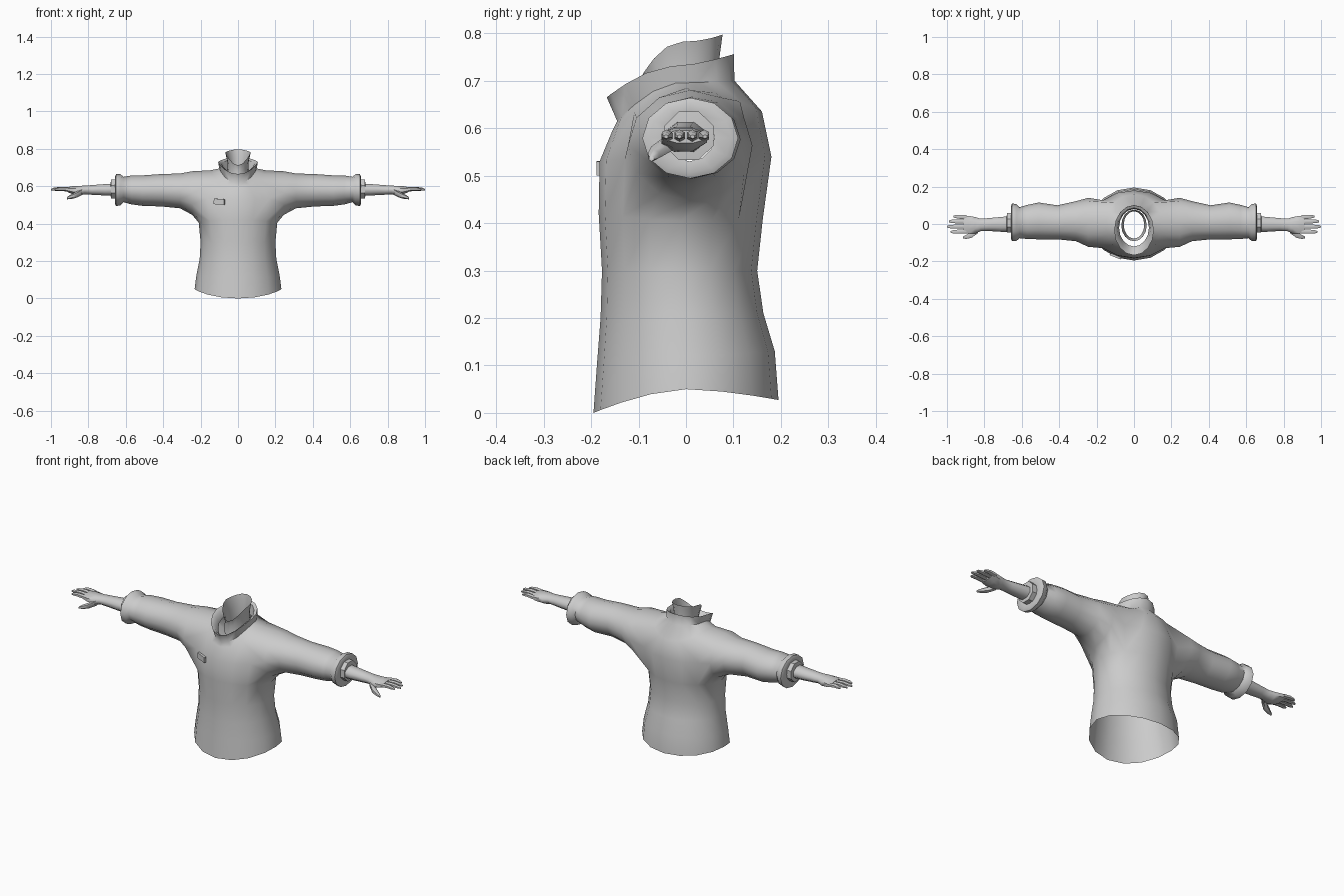
import bpy, bmesh, math

if "Cube" in bpy.data.objects:
    bpy.data.objects.remove(bpy.data.objects["Cube"])


def finish(bm, name, angle=50, mirror=True):
    bmesh.ops.recalc_face_normals(bm, faces=bm.faces)
    me = bpy.data.meshes.new(name)
    bm.to_mesh(me)
    bm.free()
    ob = bpy.data.objects.new(name, me)
    bpy.context.collection.objects.link(ob)
    bpy.ops.object.select_all(action='DESELECT')
    ob.select_set(True)
    bpy.context.view_layer.objects.active = ob
    bpy.ops.object.shade_smooth_by_angle(angle=math.radians(angle))
    if mirror:
        m = ob.modifiers.new("mirror", 'MIRROR')
        m.use_clip = True
        m.merge_threshold = 0.0005
    return ob


def half_row(bm, w, yf, yb, zf, zs, zb, power=1.6, cols=8):
    """Half of a horizontal loop, from front centre round to back centre."""
    row = []
    for i in range(cols + 1):
        a = math.radians(-90 + 180 * i / cols)
        s = math.sin(a)
        x = 0 if i in (0, cols) else w * math.cos(a)
        y = (yf + yb) / 2 + (yb - yf) / 2 * s
        z = zs + ((zf if s < 0 else zb) - zs) * abs(s) ** power
        row.append(bm.verts.new((x, y, z)))
    return row


def x_ring(bm, x, y0, y1, z0, z1, n, start):
    """Oval ring facing along x, spanning the given y and z limits."""
    pts = []
    for i in range(n):
        a = math.radians(start + 360 * i / n)
        pts.append(bm.verts.new((x, (y0 + y1) / 2 + (y1 - y0) / 2 * math.cos(a),
                                 (z0 + z1) / 2 + (z1 - z0) / 2 * math.sin(a))))
    return pts


def bridge(bm, a, b, closed=True):
    n = len(a)
    for i in range(n if closed else n - 1):
        j = (i + 1) % n
        bm.faces.new((a[i], a[j], b[j], b[i]))


def tube(bm, rings, n=8, cap=True):
    """Loft of x_rings given as (x, centre y, centre z, radius y, radius z)."""
    prev = None
    for x, cy, cz, ry, rz in rings:
        cur = x_ring(bm, x, cy - ry, cy + ry, cz - rz, cz + rz, n, 180 / n)
        if prev:
            bridge(bm, prev, cur)
        prev = cur
    if cap:
        bm.faces.new(prev)


# Shirt body: width, front y, back y, then z at front, side, back
bm = bmesh.new()
body = [
    (.232, -.195, .195, .0, .05, .027),
    (.223, -.187, .187, .11, .12, .13),
    (.205, -.180, .163, .20, .21, .21),
    (.200, -.177, .150, .30, .30, .30),
    (.210, -.184, .162, .42, .405, .41),
    (.235, -.182, .180, .53, .54, .54),
    (.150, -.155, .160, .595, .685, .635),
    (.100, -.145, .102, .615, .695, .70),
    (.106, -.167, .101, .665, .73, .756),
    (.088, -.150, .086, .658, .72, .748),
    (.080, -.120, .080, .625, .68, .69),
]
rows = [half_row(bm, *r) for r in body]
LO, HI, C0, C1 = 4, 6, 2, 6          # armhole limits in rows and columns
for r in range(len(rows) - 1):
    for c in range(8):
        if not (LO <= r < HI and C0 <= c < C1):
            bm.faces.new((rows[r][c], rows[r][c + 1], rows[r + 1][c + 1], rows[r + 1][c]))
bm.verts.remove(rows[5][3])
bm.verts.remove(rows[5][4])
bm.verts.remove(rows[5][5])

# Sleeve grown out of the armhole: x, y limits, z limits
prev = rows[LO][C0:C1 + 1] + [rows[5][C1]] + rows[HI][C0:C1 + 1][::-1] + [rows[5][C0]]
for r in [
    (.245, -.122, .140, .447, .680),
    (.31, -.092, .122, .482, .668),
    (.41, -.082, .100, .492, .665),
    (.51, -.082, .115, .495, .658),
    (.57, -.080, .102, .503, .657),
    (.612, -.076, .090, .515, .650),
    (.628, -.090, .106, .498, .664),
    (.652, -.092, .110, .494, .664),
    (.658, -.078, .096, .506, .652),
    (.654, -.045, .060, .530, .632),
]:
    cur = x_ring(bm, *r, 12, 210)
    bridge(bm, prev, cur)
    prev = cur
finish(bm, "shirt", 55)

# Inner cuff band
bm = bmesh.new()
tube(bm, [(.645, .006, .584, .056, .055), (.679, .006, .584, .056, .055),
          (.681, .004, .583, .040, .036)])
finish(bm, "inner_cuff", 40)

# Neck, open at the top with a low front
bm = bmesh.new()
neck = [half_row(bm, .060, -.085, .075, .63, .65, .65),
        half_row(bm, .055, -.078, .068, .68, .72, .73),
        half_row(bm, .068, -.092, .077, .712, .782, .797, 2)]
for a, b in zip(neck, neck[1:]):
    bridge(bm, a, b, False)
finish(bm, "neck")

# Forearm and palm
bm = bmesh.new()
tube(bm, [(.66, 0, .582, .045, .035), (.71, -.002, .581, .043, .033),
          (.78, -.003, .580, .037, .028), (.82, -.005, .580, .036, .025),
          (.85, -.007, .576, .048, .028), (.885, -.004, .579, .052, .023),
          (.912, -.002, .582, .049, .014)])
finish(bm, "forearm_and_palm", 60)

# Fingers and thumb
bm = bmesh.new()
for y, tip, yt in [(-.039, .98, -.042), (-.013, .999, -.014),
                   (.013, .99, .014), (.037, .965, .04)]:
    mid = (.90 + tip) / 2
    tube(bm, [(.895, y, .582, .013, .012), (mid, (y + yt) / 2, .586, .012, .011),
              (tip - .012, yt, .584, .010, .008), (tip, yt, .582, .005, .004)], 6)
tube(bm, [(.835, -.032, .570, .020, .018), (.868, -.058, .553, .018, .016),
          (.895, -.068, .543, .013, .012), (.915, -.073, .536, .006, .006)], 6)
finish(bm, "fingers", 60)

# Small chest patch, slightly tilted
bm = bmesh.new()
bmesh.ops.create_cube(bm, size=1)
bmesh.ops.scale(bm, vec=(.06, .012, .03), verts=bm.verts)
patch = finish(bm, "chest_patch", 30, mirror=False)
patch.location = (-.10, -.172, .517)
patch.rotation_euler = (0, math.radians(4), math.radians(-22))
